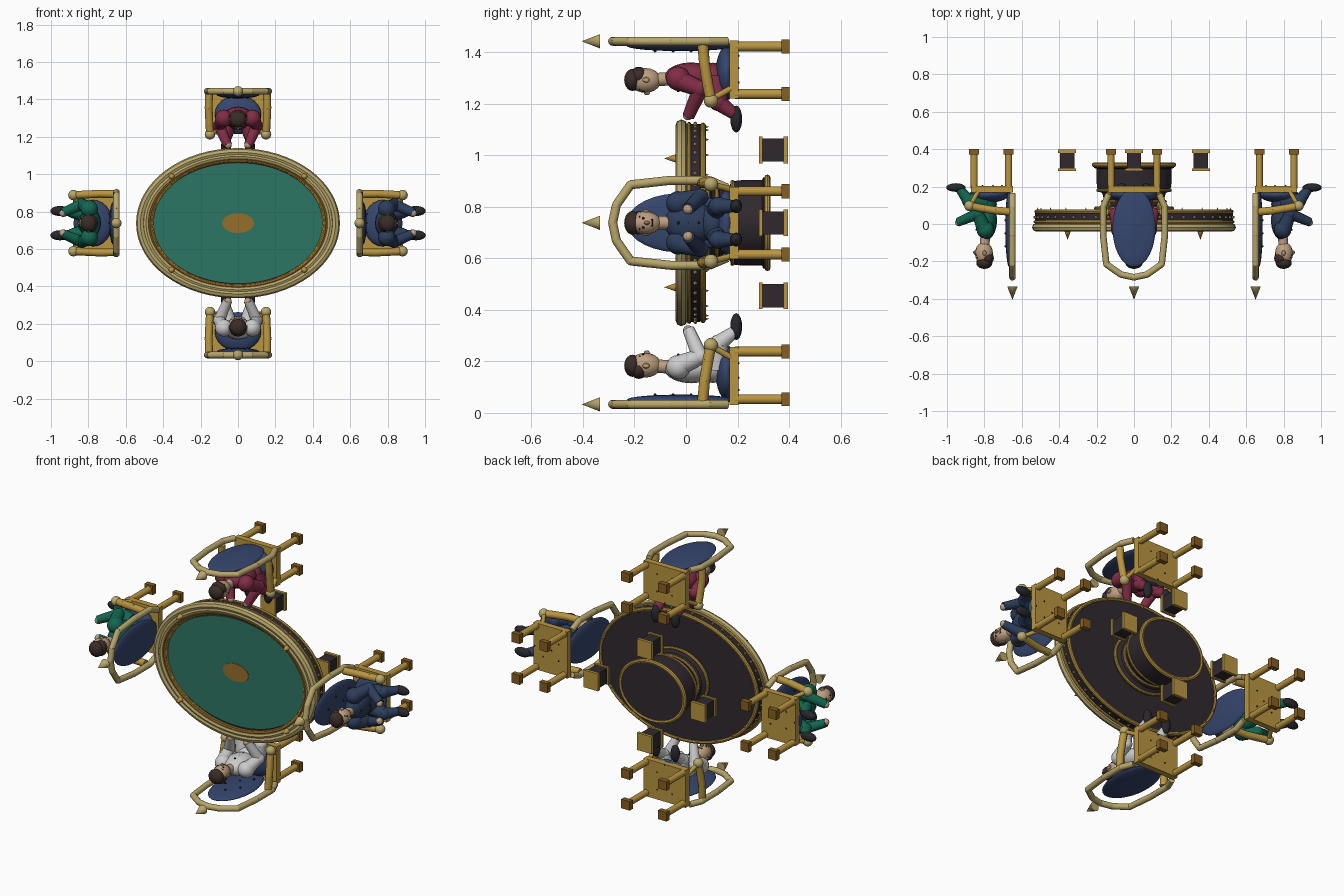
import bpy, bmesh
from math import sin, cos, tau, radians
from mathutils import Matrix, Vector

if "Cube" in bpy.data.objects:
    bpy.data.objects.remove(bpy.data.objects["Cube"])

CZ = 0.738  # height of table centre
COL = dict(gold=(.72, .58, .26), pale=(.72, .65, .42), brown=(.52, .37, .15), dark=(.20, .175, .195),
           felt=(.19, .46, .39), navy=(.22, .28, .43), skin=(.74, .62, .50), hair=(.24, .19, .17),
           black=(.17, .17, .19), suit_blue=(.19, .25, .36), suit_green=(.10, .40, .32),
           suit_red=(.50, .19, .28), suit_white=(.76, .76, .76), emblem=(.58, .43, .18))
MATS = {}
for k, c in COL.items():
    MATS[k] = bpy.data.materials.new(k)
    MATS[k].diffuse_color = (*(v ** 2.2 for v in c), 1)


def finish(name, bm, mat, M=Matrix()):
    bmesh.ops.transform(bm, matrix=M, verts=bm.verts)
    bmesh.ops.recalc_face_normals(bm, faces=bm.faces)
    for f in bm.faces:
        f.smooth = True
    me = bpy.data.meshes.new(name)
    bm.to_mesh(me)
    bm.free()
    me.set_sharp_from_angle(angle=radians(32))
    me.materials.append(MATS[mat])
    ob = bpy.data.objects.new(name, me)
    bpy.context.collection.objects.link(ob)


# shape adders: each one adds geometry to a bmesh
def ball(bm, loc, size, seg=16):
    size = (size,) * 3 if isinstance(size, (int, float)) else size
    bmesh.ops.create_uvsphere(bm, u_segments=seg, v_segments=seg * 5 // 8, radius=1,
                              matrix=Matrix.Translation(loc) @ Matrix.Diagonal((*size, 1)))


def box(bm, loc, size):
    bmesh.ops.create_cube(bm, size=1, matrix=Matrix.Translation(loc) @ Matrix.Diagonal((*size, 1)))


def rod(bm, p, q, r1, r2=None, seg=12):
    p, q = Vector(p), Vector(q)
    d = q - p
    bmesh.ops.create_cone(bm, cap_ends=True, segments=seg, radius1=r1, radius2=r1 if r2 is None else r2, depth=d.length,
                          matrix=Matrix.Translation((p + q) / 2) @ d.to_track_quat('Z', 'Y').to_matrix().to_4x4())


def chain(bm, pts, r):
    for p, q in zip(pts, pts[1:]):
        rod(bm, p, q, r)
    for p in pts[1:-1]:
        ball(bm, p, r, 10)


def lathe(name, mat, prof, ratio=.725, seg=64):
    """Closed elliptical turning about the table axis (y); prof holds (radius, y)."""
    bm = bmesh.new()
    rings = [[bm.verts.new((r * cos(tau * i / seg), y, CZ + r * ratio * sin(tau * i / seg)))
              for i in range(seg)] for r, y in prof]
    for a, b in zip(rings, rings[1:]):
        for i in range(seg):
            j = (i + 1) % seg
            bm.faces.new((a[i], a[j], b[j], b[i]))
    bm.faces.new(rings[0])
    bm.faces.new(rings[-1])
    finish(name, bm, mat)


def hoop(name, mat, r, y, t, ratio=.725, seg=64):
    bm = bmesh.new()
    rings = [[bm.verts.new(((r + t * cos(tau * k / 8)) * cos(tau * i / seg), y + t * sin(tau * k / 8),
                            CZ + (r * ratio + t * cos(tau * k / 8)) * sin(tau * i / seg)))
              for k in range(8)] for i in range(seg)]
    for i in range(seg):
        a, b = rings[i], rings[(i + 1) % seg]
        for k in range(8):
            bm.faces.new((a[k], a[(k + 1) % 8], b[(k + 1) % 8], b[k]))
    finish(name, bm, mat)


# table top
lathe("table_body", 'dark', [(.47, -.012), (.522, -.005), (.53, .01), (.53, .055), (.515, .07)])
lathe("felt", 'felt', [(.458, -.02), (.458, -.005)], .70)
lathe("felt_emblem", 'emblem', [(.085, -.023), (.085, -.015)], .62)
for n, mat, r, y, t in (("rim_outer", 'pale', .522, -.018, .023), ("rim_inner", 'pale', .492, -.022, .018),
                        ("rim_bead", 'brown', .470, -.02, .014), ("rim_lip", 'gold', .459, -.022, .007),
                        ("band_front", 'gold', .53, .012, .008), ("band_back", 'gold', .522, .066, .011)):
    hoop(n, mat, r, y, t)
studs, spikes, cones = bmesh.new(), bmesh.new(), bmesh.new()
for i in range(48):
    c, s = cos(tau * i / 48), sin(tau * i / 48)
    ball(studs, (.531 * c, .036, CZ + .385 * s), .008, 8)
    if i % 2 == 0:
        rod(spikes, (.515 * c, .066, CZ + .373 * s), (.515 * c, .09, CZ + .373 * s), .009, 0, 6)
for x in (-.355, .355):
    for z in (-.25, .25):
        rod(cones, (x, -.04, CZ + z), (x, -.085, CZ + z), .016, 0)
finish("rim_studs", studs, 'pale')
finish("underside_spikes", spikes, 'gold')
finish("rim_cones", cones, 'gold')

# pedestal
lathe("pedestal", 'dark', [(.205, .065), (.205, .085), (.175, .10), (.16, .13), (.17, .165), (.195, .18),
                           (.20, .22), (.20, .295), (.213, .30), (.213, .322)], .83)
for y, r, t in ((.085, .205, .009), (.12, .168, .008), (.18, .194, .008), (.316, .214, .012)):
    hoop("pedestal_band", 'gold', r, y, t, .82)

# four loose feet
core, caps = bmesh.new(), bmesh.new()
for x, z in ((-.357, 0), (.357, 0), (0, -.283), (0, .283)):
    box(core, (x, .337, CZ + z), (.076, .09, .09))
    box(caps, (x, .290, CZ + z), (.096, .014, .104))
    box(caps, (x, .388, CZ + z), (.096, .018, .104))
finish("foot_core", core, 'dark')
finish("foot_caps", caps, 'gold')


# chair and sitter, local axes: side, forward, up
def chair(M):
    legs, ends, arms, frame, pads, nails = [bmesh.new() for _ in range(6)]
    box(legs, (0, .11, -.186), (.28, .225, .036))
    for s in (-1, 1):
        for f in (.02, .205):
            rod(legs, (s * .123, f, -.19), (s * .123, f, -.38), .019)
            box(ends, (s * .123, f, -.386), (.056, .054, .03))
        chain(arms, [(s * .155, .01, -.065), (s * .157, .09, -.072), (s * .153, .17, -.085), (s * .15, .228, -.097)], .021)
        ball(frame, (s * .15, .23, -.097), .028)
        rod(arms, (s * .15, .225, -.10), (s * .128, .18, -.18), .012)
    half = [(.135, -.16), (.165, -.09), (.165, .06), (.148, .215), (.07, .27), (0, .285)]
    chain(frame, [(a, 0, u) for a, u in half] + [(-a, 0, u) for a, u in half[-2::-1]], .0175)
    rod(frame, (0, 0, .333), (0, 0, .405), .028, 0)
    ball(pads, (0, .018, .02), (.115, .02, .21), 24)
    ball(pads, (0, .125, -.157), (.125, .105, .042), 24)
    for a, u in ((0, .12), (0, -.02), (-.05, .05), (.05, .05), (-.05, -.08), (.05, -.08)):
        ball(nails, (a, .037, u), .006, 8)
        ball(nails, (a, .12 + u * .8, -.203), .005, 8)
    for n, b, m in (("chair_seat_and_legs", legs, 'gold'), ("chair_leg_ends", ends, 'brown'), ("chair_arms", arms, 'gold'),
                    ("chair_back_frame", frame, 'pale'), ("chair_cushions", pads, 'navy'), ("cushion_buttons", nails, 'black')):
        finish(n, b, m, M)


def sitter(M, suit):
    body, skin, hair, shoes = [bmesh.new() for _ in range(4)]
    ball(body, (0, .14, -.02), (.082, .058, .105))
    ball(body, (0, .145, -.105), (.078, .062, .055))
    rod(skin, (0, .145, .06), (0, .15, .13), .026)
    ball(skin, (0, .152, .158), (.045, .048, .062))
    ball(skin, (0, .20, .152), (.008, .010, .012), 8)
    ball(hair, (0, .15, .208), (.046, .043, .032))
    ball(hair, (0, .135, .183), (.046, .036, .034))
    rod(hair, (-.014, .192, .132), (.014, .192, .132), .004, seg=6)
    for s in (-1, 1):
        ball(body, (s * .076, .145, .03), .047)
        rod(body, (s * .08, .15, .03), (s * .10, .185, -.055), .040, .031)
        ball(body, (s * .10, .185, -.055), .033)
        rod(body, (s * .10, .185, -.055), (s * .055, .290, -.01), .031, .024)
        ball(skin, (s * .053, .287, -.008), .020, 12)
        rod(body, (s * .045, .14, -.12), (s * .065, .235, -.125), .045, .037)
        ball(body, (s * .065, .235, -.125), .036)
        rod(body, (s * .065, .235, -.125), (s * .065, .285, -.19), .034, .022)
        ball(shoes, (s * .065, .302, -.195), (.027, .052, .023))
        ball(skin, (s * .045, .15, .155), (.007, .011, .014), 8)
        ball(shoes, (s * .018, .195, .166), .005, 8)
        rod(hair, (s * .009, .192, .179), (s * .027, .186, .179), .003, seg=6)
    for u in (.03, -.01, -.05):
        ball(shoes, (0, .192, u), .006, 8)
    for n, b, m in (("sitter_suit", body, suit), ("sitter_skin", skin, 'skin'),
                    ("sitter_hair", hair, 'hair'), ("sitter_shoes_and_buttons", shoes, 'black')):
        finish(n, b, m, M)


# side chairs face outward, top and bottom chairs face the table
for origin, fwd, suit in (((.65, 0, CZ), (1, 0, 0), 'suit_blue'), ((-.65, 0, CZ), (-1, 0, 0), 'suit_green'),
                          ((0, 0, .033), (0, 0, 1), 'suit_white'), ((0, 0, 2 * CZ - .033), (0, 0, -1), 'suit_red')):
    F, U = Vector(fwd), Vector((0, -1, 0))
    M = Matrix.Translation(origin) @ Matrix((F.cross(U), F, U)).transposed().to_4x4()
    chair(M)
    sitter(M, suit)

for m in bpy.data.materials:
    if m.users and not m.is_grease_pencil:
        m.use_nodes = True
        m.node_tree.nodes["Principled BSDF"].inputs["Base Color"].default_value = m.diffuse_color
